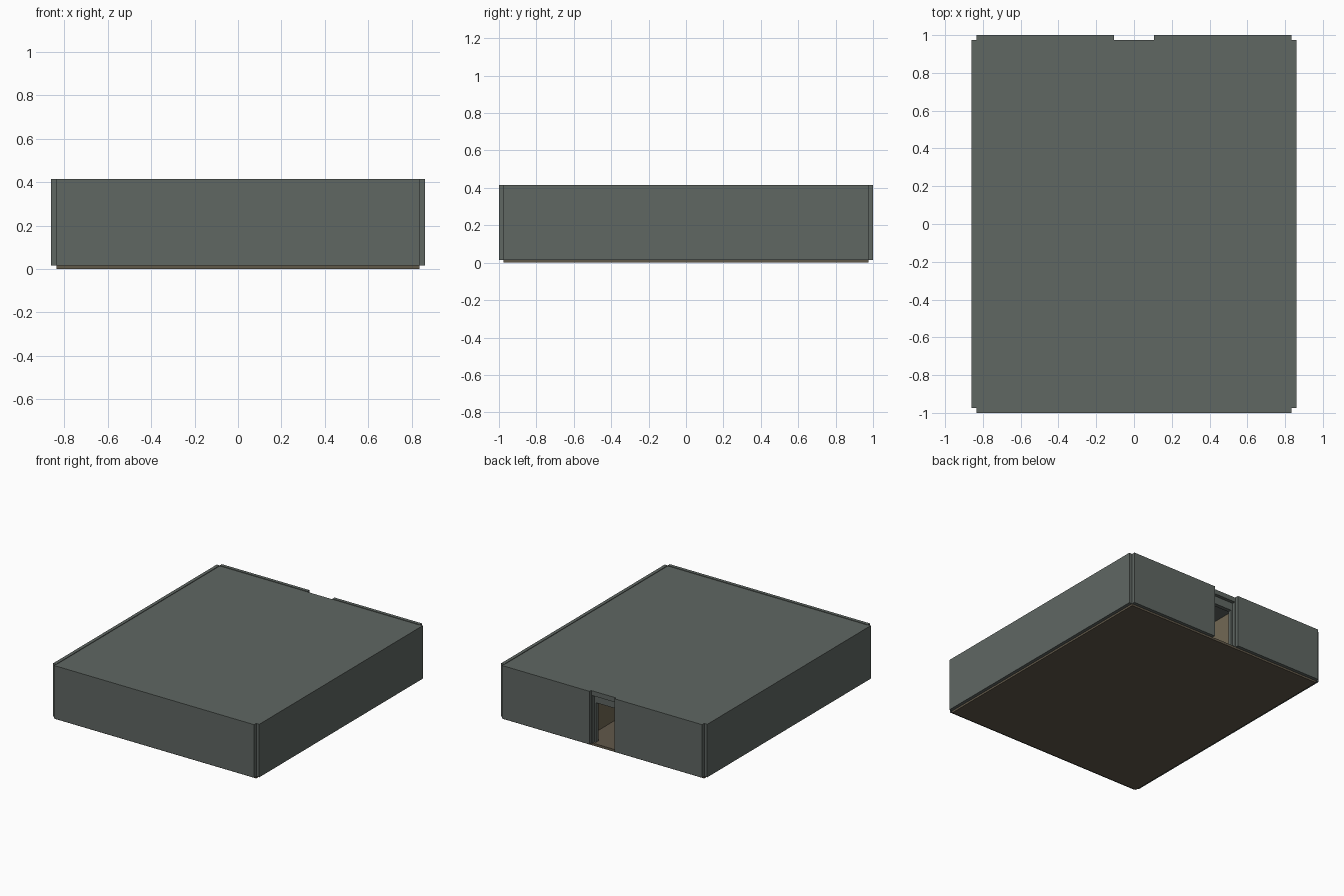
import bpy, bmesh

if "Cube" in bpy.data.objects:
    bpy.data.objects.remove(bpy.data.objects["Cube"])


def material(name, rgb):
    m = bpy.data.materials.new(name)
    m.diffuse_color = (*rgb, 1)
    m.use_nodes = True
    m.node_tree.nodes["Principled BSDF"].inputs["Base Color"].default_value = m.diffuse_color
    return m


GREY = material("slate grey", (0.115, 0.135, 0.124))
BROWN = material("floor brown", (0.12, 0.10, 0.068))
TAN = material("interior tan", (0.17, 0.14, 0.09))


def box(name, x, y, z, mat):
    """Axis-aligned box from (min, max) pairs."""
    bm = bmesh.new()
    bmesh.ops.create_cube(bm, size=1)
    for v in bm.verts:
        v.co = [lo + (c + 0.5) * (hi - lo) for c, (lo, hi) in zip(v.co, (x, y, z))]
    me = bpy.data.meshes.new(name)
    bm.to_mesh(me)
    bm.free()
    me.materials.append(mat)
    ob = bpy.data.objects.new(name, me)
    bpy.context.collection.objects.link(ob)
    return ob


IX, IY = 0.835, 0.975      # inner edges of the outer panels
T = 0.025                  # panel thickness
Z0, Z1 = 0.015, 0.415      # bottom and top of the walls
DOOR = 0.105               # half width of the doorway

# floor and ceiling slabs
box("floor", (-IX, IX), (-IY, IY), (0, Z0), BROWN)
box("ceiling", (-IX, IX), (-IY, IY), (0.39, 0.411), GREY)

# outer wall panels, leaving the corners notched
box("front_wall", (-IX, IX), (-IY - T, -IY), (Z0, Z1), GREY)
for side, s in (("left", -1), ("right", 1)):
    def span(a, b):
        return tuple(sorted((s * a, s * b)))
    box(side + "_wall", span(IX, IX + T), (-IY, IY), (Z0, Z1), GREY)
    box(side + "_back_wall", span(DOOR, IX), (IY, IY + T), (Z0, Z1), GREY)
    # inner lining beside the doorway
    box(side + "_back_lining", span(0.1, IX), (0.95, IY), (Z0, 0.39), GREY)
    # stepped door jamb
    box(side + "_door_jamb", span(0.085, 0.2), (0.92, 0.95), (Z0, 0.39), GREY)
    # corridor partition behind the door
    box(side + "_corridor_wall", span(0.185, 0.21), (-0.95, 0.92), (Z0, 0.39), TAN)

# stepped header over the door and the threshold
box("door_header_outer", (-0.1, 0.1), (0.95, IY), (0.375, 0.39), GREY)
box("door_header_inner", (-0.085, 0.085), (0.92, 0.95), (0.315, 0.39), GREY)
box("threshold", (-0.085, 0.085), (0.845, IY), (Z0, 0.018), BROWN)
